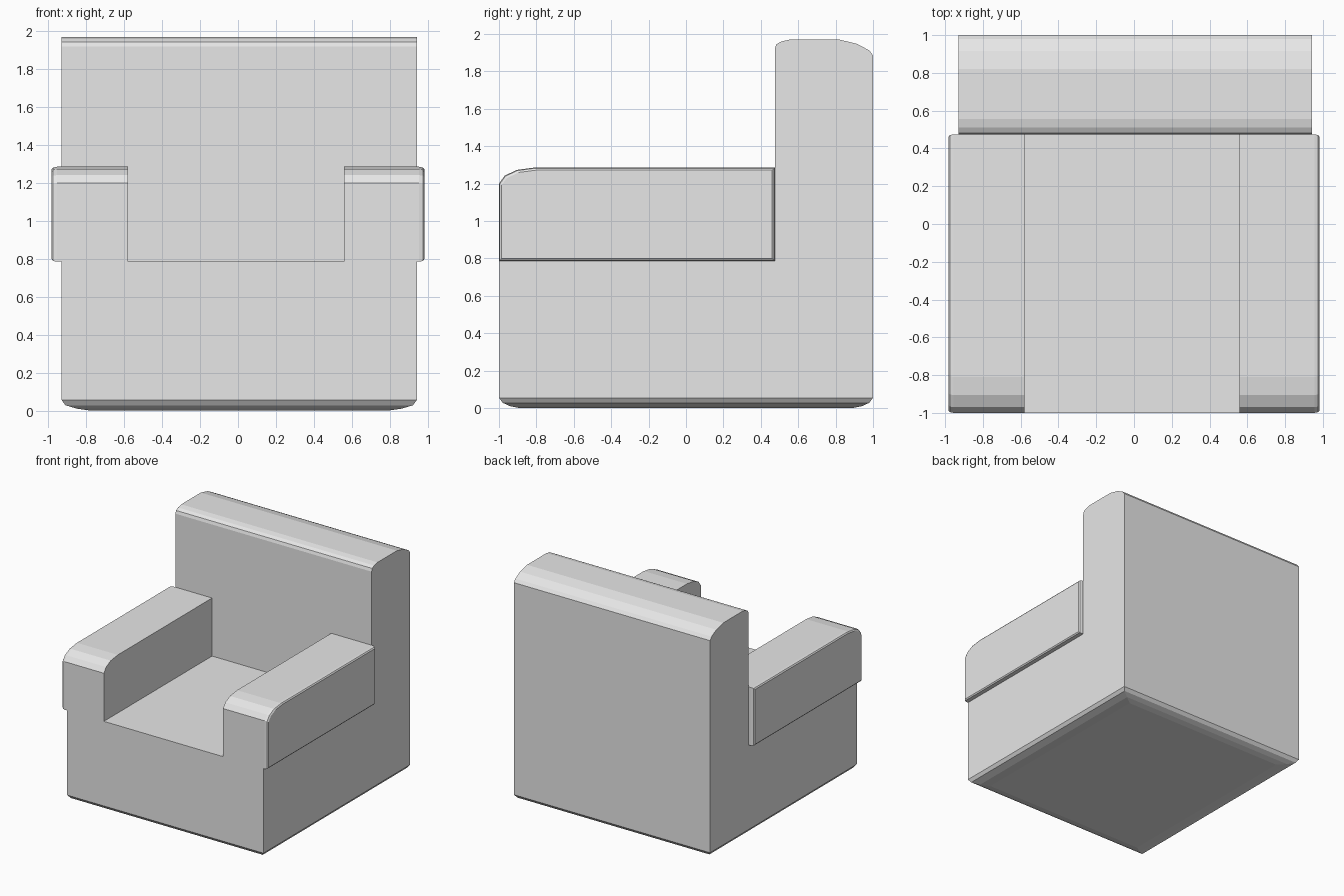
import bpy, bmesh
from mathutils import Vector

if "Cube" in bpy.data.objects:
    bpy.data.objects.remove(bpy.data.objects["Cube"])

grey = bpy.data.materials.new("light grey")
grey.diffuse_color = (0.8, 0.8, 0.8, 1)
grey.use_nodes = True
grey.node_tree.nodes["Principled BSDF"].inputs["Base Color"].default_value = grey.diffuse_color


def prism(bm, profile, x0, x1):
    """Solid from a (y, z) outline, extruded along x; returns its cap at x1."""
    start = bm.faces.new([bm.verts.new((x0, y, z)) for y, z in profile])
    cap = bmesh.ops.extrude_face_region(bm, geom=[start], use_keep_orig=True)["geom"]
    cap = [g for g in cap if isinstance(g, bmesh.types.BMFace)][0]
    for v in cap.verts:
        v.co.x = x1
    bm.normal_update()
    return cap


def rounded_step(bm, face, offset, inset):
    """Extrude a face by offset and shrink it by an absolute inset per axis."""
    new = bmesh.ops.extrude_discrete_faces(bm, faces=[face])["faces"][0]
    lo = [min(v.co[i] for v in new.verts) for i in range(3)]
    hi = [max(v.co[i] for v in new.verts) for i in range(3)]
    for v in new.verts:
        for i in range(3):
            size = hi[i] - lo[i]
            if size > 1e-6:
                mid = (hi[i] + lo[i]) / 2
                v.co[i] = mid + (v.co[i] - mid) * (1 - 2 * inset[i] / size)
        v.co += Vector(offset)
    return new


def finish(bm, name):
    bmesh.ops.recalc_face_normals(bm, faces=bm.faces)
    mesh = bpy.data.meshes.new(name)
    bm.to_mesh(mesh)
    bm.free()
    mesh.materials.append(grey)
    obj = bpy.data.objects.new(name, mesh)
    bpy.context.collection.objects.link(obj)


# Seat and backrest: one L-shaped side profile with a rounded top
body = [(-1, 0.055), (1, 0.055), (1, 1.885), (0.98, 1.912), (0.915, 1.947),
        (0.82, 1.97), (0.555, 1.97), (0.51, 1.96), (0.483, 1.945),
        (0.475, 1.92), (0.475, 0.785), (-1, 0.785)]
bm = bmesh.new()
prism(bm, body, -0.93, 0.943)
# Softened underside
bottom = min(bm.faces, key=lambda f: f.calc_center_median().z)
for dx, dy, dz in [(0.02, 0.02, -0.027), (0.06, 0.04, -0.018), (0.07, 0.05, -0.01)]:
    bottom = rounded_step(bm, bottom, (0, 0, dz), (dx, dy, 0))
finish(bm, "seat_and_back")

# Armrests: rounded front top, softened rim around the outer side
arm = [(-1, 0.785), (0.475, 0.785), (0.475, 1.286), (-0.81, 1.286),
       (-0.906, 1.273), (-0.97, 1.242), (-1, 1.2)]
for name, side, inner in [("left_armrest", -1, 0.58), ("right_armrest", 1, 0.558)]:
    bm = bmesh.new()
    outer = prism(bm, arm, side * inner, side * 0.955)
    for dx, inset in [(0.02, 0.004), (0.008, 0.01)]:
        outer = rounded_step(bm, outer, (side * dx, 0, 0), (0, inset, inset))
    finish(bm, name)
